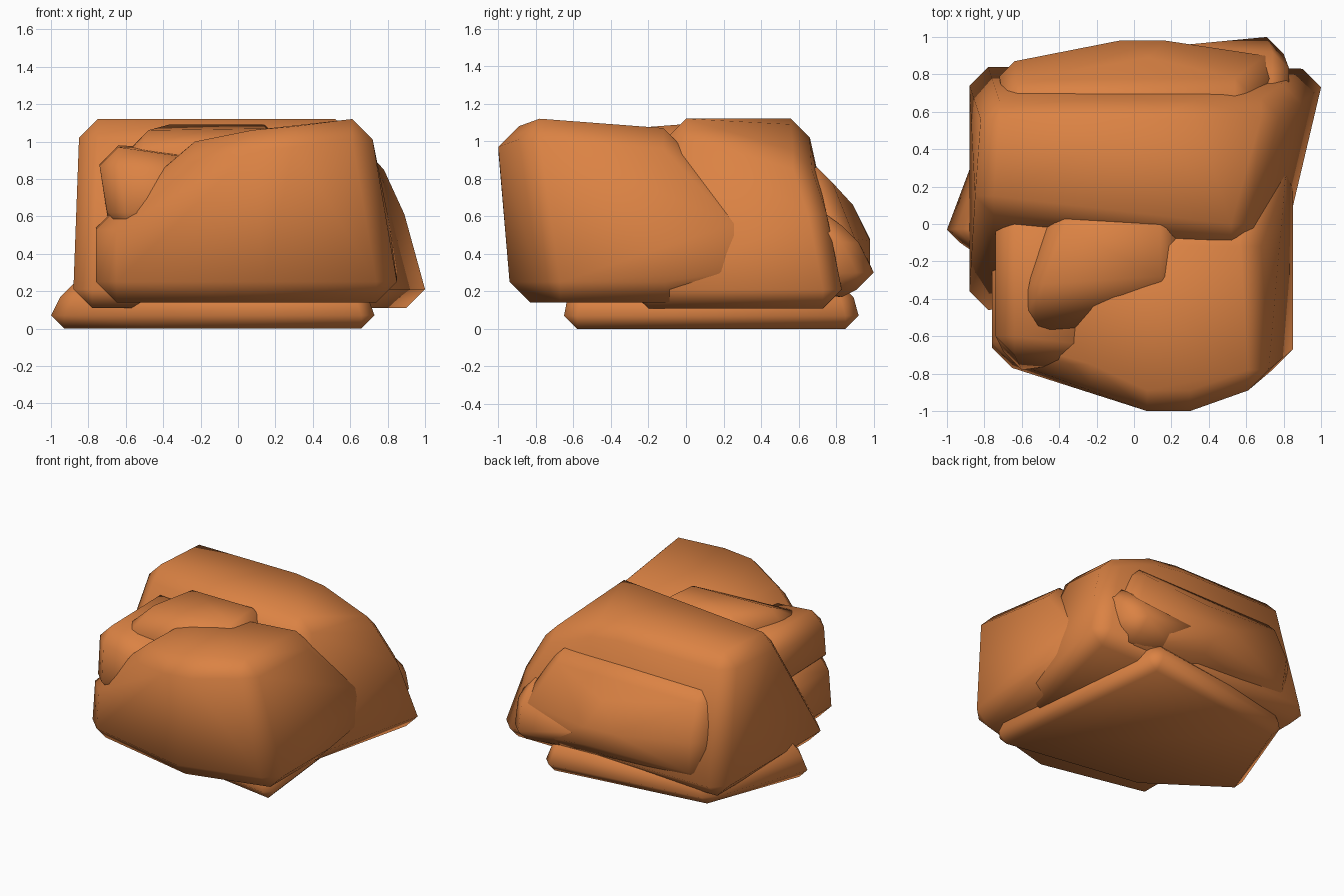
import bpy, bmesh
from mathutils import Vector

if "Cube" in bpy.data.objects:
    bpy.data.objects.remove(bpy.data.objects["Cube"])

clay = bpy.data.materials.new("orange clay stone")
clay.diffuse_color = (0.71, 0.225, 0.057, 1)
clay.use_nodes = True
clay.node_tree.nodes["Principled BSDF"].inputs["Base Color"].default_value = clay.diffuse_color


def rock(name, corners, bevel):
    """Convex stone: every corner is cut back to three points, then hulled."""
    pts = [Vector(c) for c in corners]
    lo = Vector([min(p[i] for p in pts) for i in range(3)])
    hi = Vector([max(p[i] for p in pts) for i in range(3)])
    mid = (lo + hi) / 2
    bm = bmesh.new()
    for p in pts:
        for keep in range(3):
            q = p.copy()
            for i in range(3):
                if i != keep:
                    q[i] -= bevel if p[i] > mid[i] else -bevel
            bm.verts.new(q)
    res = bmesh.ops.convex_hull(bm, input=bm.verts[:])
    junk = {v for v in res["geom_interior"] + res["geom_unused"]
            if isinstance(v, bmesh.types.BMVert)}
    bmesh.ops.delete(bm, geom=list(junk), context="VERTS")
    bmesh.ops.recalc_face_normals(bm, faces=bm.faces[:])
    for f in bm.faces:
        f.smooth = True
    me = bpy.data.meshes.new(name)
    bm.to_mesh(me)
    bm.free()
    me.materials.append(clay)
    ob = bpy.data.objects.new(name, me)
    bpy.context.collection.objects.link(ob)
    return ob


# flat slab under everything: one outline, slightly smaller on top
outline = [(.58, .92), (-.73, .76), (-1.0, -.1), (-.45, -.48), (.73, -.65)]
rock("base_slab", [(x, y, 0) for x, y in outline] +
     [(x * .95, y * .97, .24) for x, y in outline], .07)

# large front boulder with a sloping left shoulder
rock("front_boulder", [
    (-.76, -.77, .14), (.25, -.94, .14), (.85, -.78, .14), (.85, 0, .14), (-.76, .1, .14),
    (.85, .38, .2), (.81, .36, .45),
    (-.76, -.74, .64), (-.76, 0, .65), (-.34, -.86, 1.0), (-.32, 0, 1.0),
    (.18, -1.0, 1.06), (.41, -1.0, 1.08), (.72, -.89, 1.12), (.68, -.01, 1.07)], .11)

# large back boulder, wider at the bottom, worn down at its rear right
rock("back_boulder", [
    (-.88, -.46, .11), (.78, -.3, .11), (1.0, .83, .11), (-.88, .84, .11),
    (-.85, .05, 1.12), (.62, -.1, 1.12), (-.82, .66, 1.12),
    (.2, .66, 1.12), (.43, .66, 1.09), (.78, .67, .95), (.89, .75, .71)], .1)

# thin bulging stone on the rear face
rock("rear_stone", [
    (-.7, .77, .86), (.62, .78, .86), (-.72, .87, .6), (.78, .9, .56), (0, .89, .74),
    (-.16, .98, .56), (.25, .98, .55), (.2, .98, .26), (-.7, .85, .2), (.75, .9, .17),
    (-.7, .5, .2), (.75, .5, .2), (-.7, .5, .86), (.62, .5, .86)], .08)

# rear right corner stone
rock("rear_corner_stone", [
    (.83, .92, .55), (.8, 1.0, .21), (.8, .92, .17), (.2, .96, .3), (.2, .9, .2),
    (.83, .6, .65), (.2, .6, .6), (.83, .6, .2), (.2, .6, .2)], .09)

# stone on the left shoulder of the front boulder
rock("shoulder_stone", [
    (-.74, .08, .98), (-.2, .08, .96), (-.74, -.7, .97), (-.2, -.74, .92),
    (-.7, -.78, .52), (-.2, -.74, .5), (-.7, .08, .5), (-.2, .08, .5)], .1)

# low cap stone on top
rock("cap_stone", [
    (-.45, .06, 1.09), (-.56, -.4, 1.06), (.22, -.36, 1.07), (.22, .06, 1.09),
    (-.5, .06, .8), (-.6, -.6, .85), (.25, -.5, .8), (.25, .06, .8)], .08)
